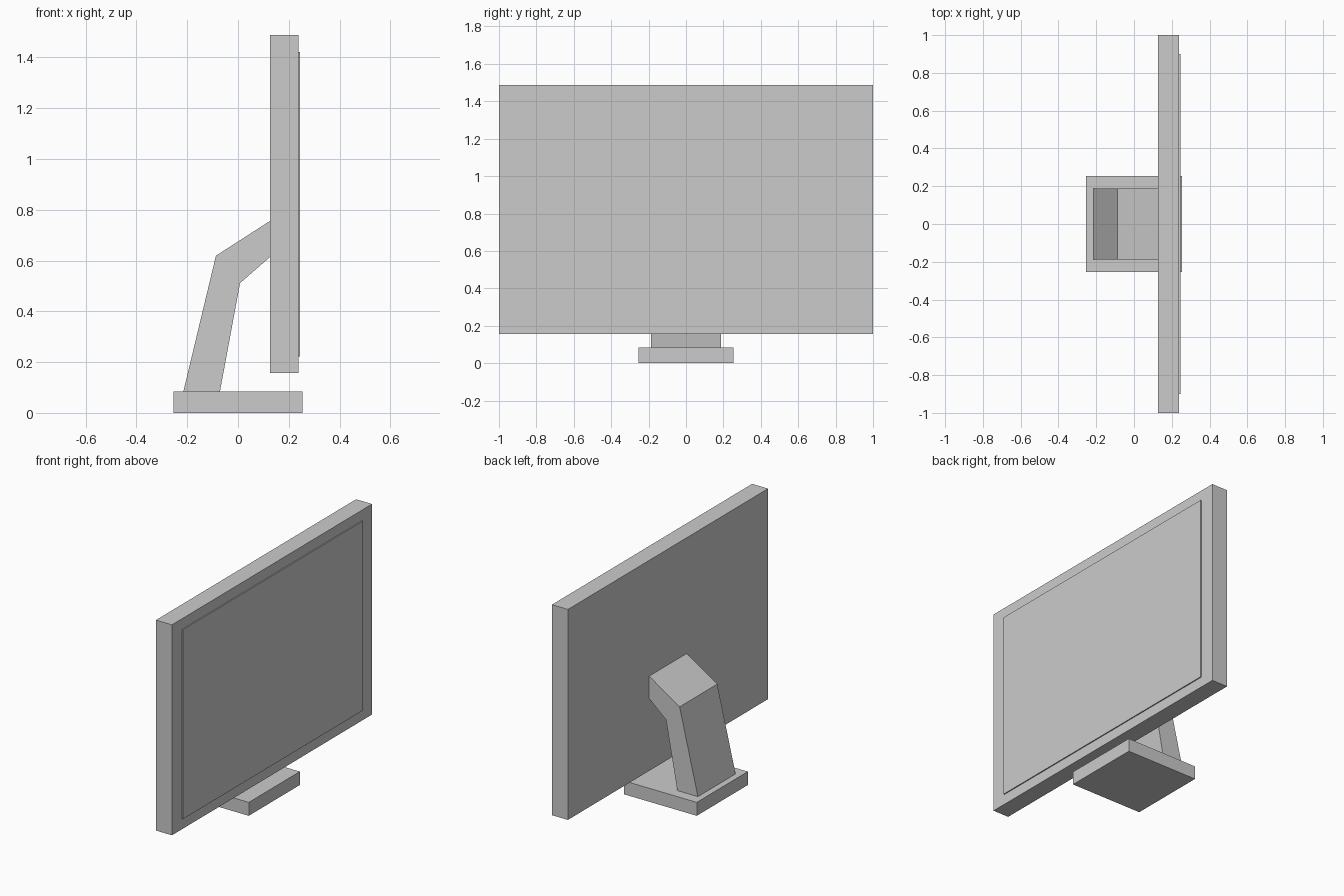
import bpy
import bmesh

if "Cube" in bpy.data.objects:
    bpy.data.objects.remove(bpy.data.objects["Cube"])


def prism(name, profile, half_width):
    """Extrude an x-z profile symmetrically along y."""
    bm = bmesh.new()
    face = bm.faces.new([bm.verts.new((x, -half_width, z)) for x, z in profile])
    ext = bmesh.ops.extrude_face_region(bm, geom=[face])
    moved = [v for v in ext["geom"] if isinstance(v, bmesh.types.BMVert)]
    bmesh.ops.translate(bm, verts=moved, vec=(0, 2 * half_width, 0))
    bmesh.ops.recalc_face_normals(bm, faces=bm.faces[:])
    mesh = bpy.data.meshes.new(name)
    bm.to_mesh(mesh)
    bm.free()
    obj = bpy.data.objects.new(name, mesh)
    bpy.context.collection.objects.link(obj)
    return obj


def box(name, x0, x1, z0, z1, half_width):
    return prism(name, [(x0, z0), (x1, z0), (x1, z1), (x0, z1)], half_width)


# Foot plate
box("base", -0.254, 0.254, 0.0, 0.085, 0.255)

# Bent support arm from the foot to the back of the housing
prism("stand_arm", [(-0.215, 0.085), (-0.071, 0.085), (0.008, 0.511),
                    (0.126, 0.614), (0.126, 0.756), (-0.087, 0.619)], 0.188)

# Display housing
box("housing", 0.126, 0.238, 0.157, 1.488, 1.0)

# Slightly raised screen panel
box("screen", 0.238, 0.245, 0.223, 1.421, 0.9)
